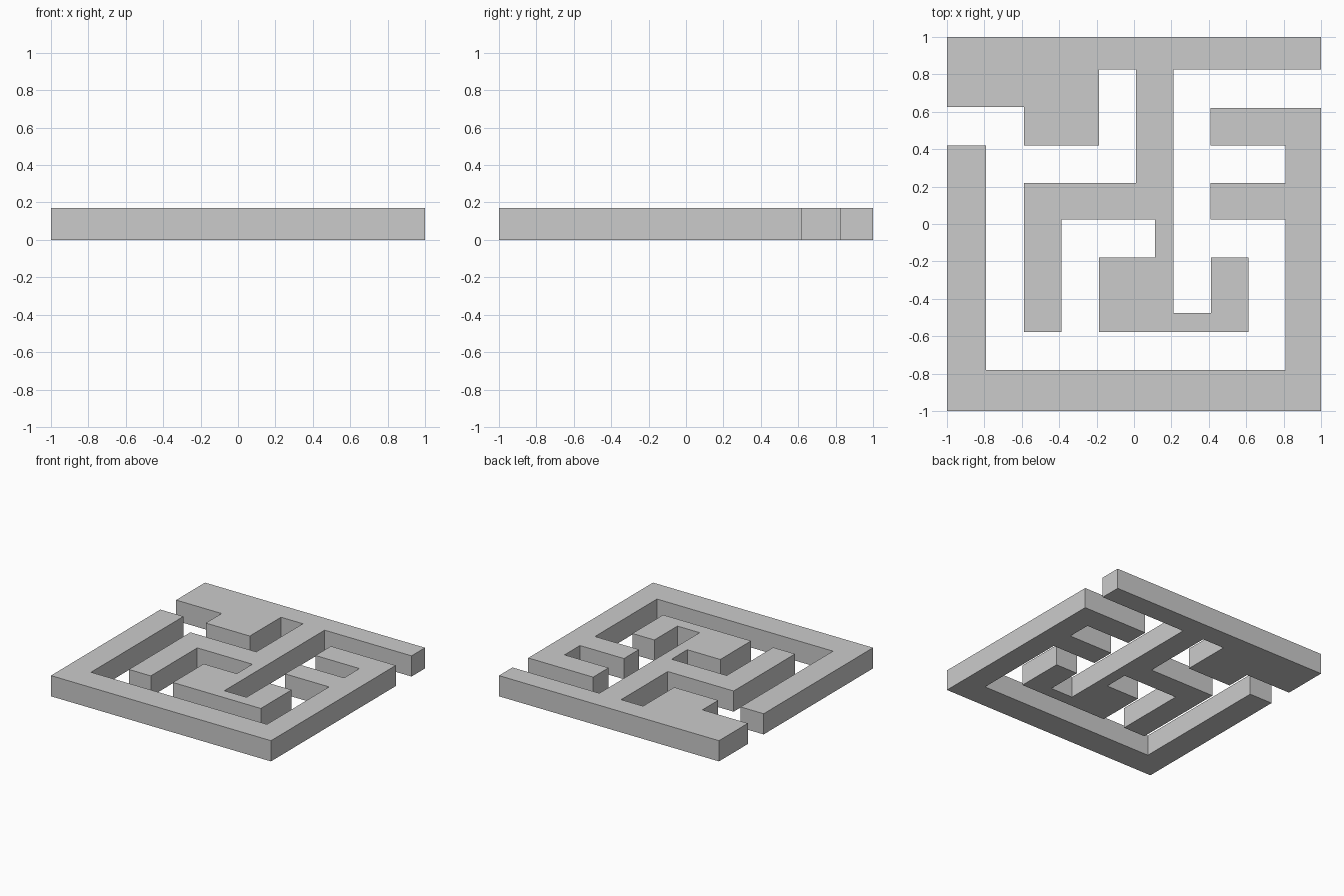
import bpy
import bmesh

if "Cube" in bpy.data.objects:
    bpy.data.objects.remove(bpy.data.objects["Cube"])

HEIGHT = 0.17


def extruded_wall(name, outline):
    """Extrude a flat outline (counter-clockwise) up from the floor."""
    bm = bmesh.new()
    base = bm.faces.new([bm.verts.new((x, y, 0)) for x, y in outline])
    top = bmesh.ops.extrude_face_region(bm, geom=[base], use_keep_orig=True)
    verts = [v for v in top["geom"] if isinstance(v, bmesh.types.BMVert)]
    bmesh.ops.translate(bm, verts=verts, vec=(0, 0, HEIGHT))
    bmesh.ops.recalc_face_normals(bm, faces=bm.faces)
    mesh = bpy.data.meshes.new(name)
    bm.to_mesh(mesh)
    bm.free()
    obj = bpy.data.objects.new(name, mesh)
    bpy.context.collection.objects.link(obj)
    return obj


# Outer wall: left, front and right sides with two inward arms
extruded_wall("outer_maze_wall", [
    (-1, -1), (1, -1), (1, 0.62), (0.41, 0.62), (0.41, 0.42), (0.81, 0.42),
    (0.81, 0.22), (0.41, 0.22), (0.41, 0.025), (0.81, 0.025), (0.81, -0.78),
    (-0.79, -0.78), (-0.79, 0.42), (-1, 0.42),
])

# Inner wall: back side with the branching centre
extruded_wall("inner_maze_wall", [
    (-1, 1), (-1, 0.625), (-0.587, 0.625), (-0.587, 0.42), (-0.187, 0.42),
    (-0.187, 0.825), (0.012, 0.825), (0.012, 0.22), (-0.587, 0.22),
    (-0.587, -0.578), (-0.388, -0.578), (-0.388, 0.025), (0.113, 0.025),
    (0.113, -0.178), (-0.187, -0.178), (-0.187, -0.578), (0.612, -0.578),
    (0.612, -0.178), (0.412, -0.178), (0.412, -0.477), (0.21, -0.477),
    (0.21, 0.825), (1, 0.825), (1, 1),
])
